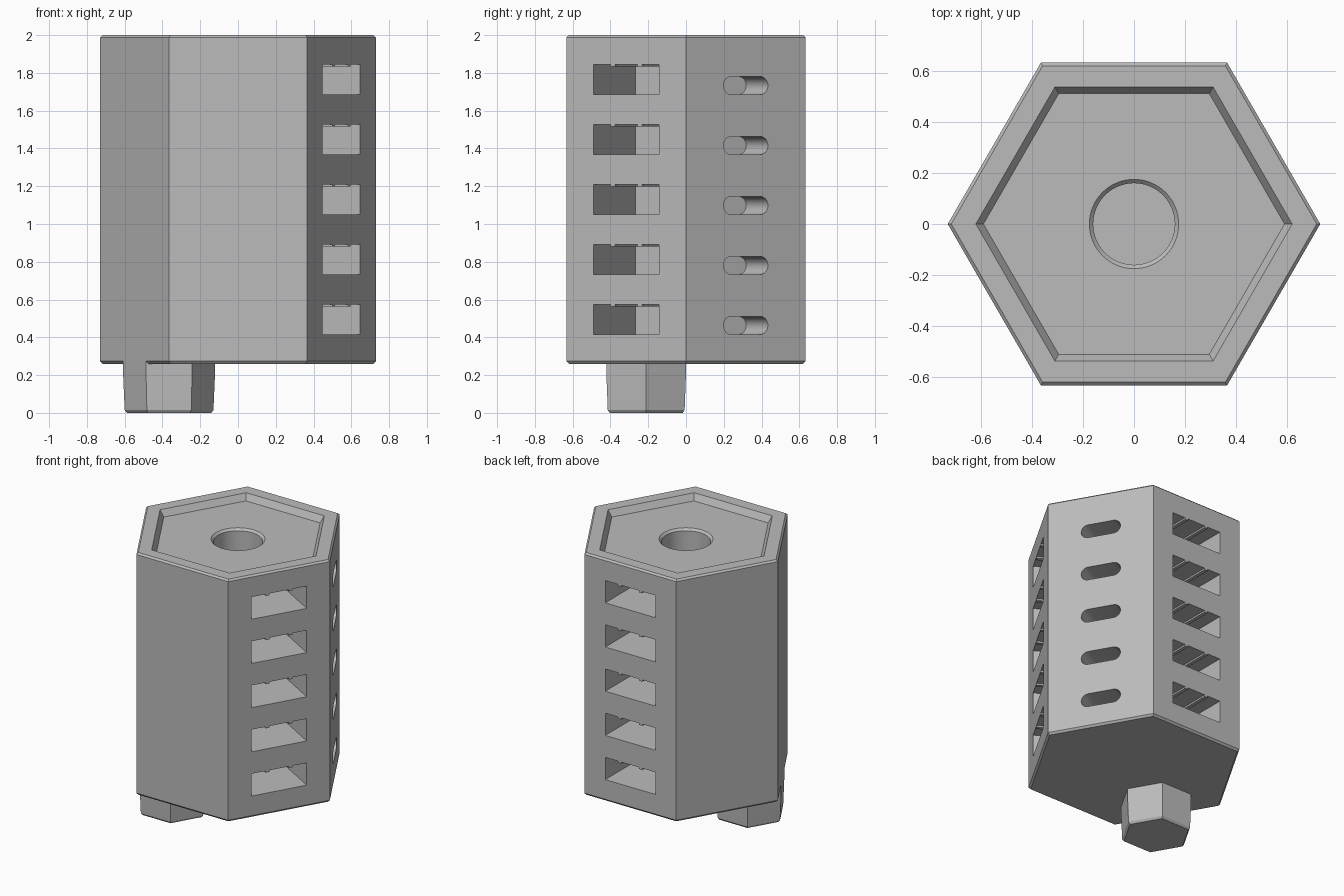
import bpy
import bmesh
from math import sin, cos, pi, radians

if "Cube" in bpy.data.objects:
    bpy.data.objects.remove(bpy.data.objects["Cube"], do_unlink=True)

RADIUS = 0.73
APOTHEM = RADIUS * cos(pi / 6)

grey = bpy.data.materials.new("plain grey")
grey.use_nodes = True
grey.diffuse_color = (0.5, 0.5, 0.5, 1)
bsdf = next(n for n in grey.node_tree.nodes if n.type == "BSDF_PRINCIPLED")
bsdf.inputs["Base Color"].default_value = grey.diffuse_color


def loft(bm, profile, sides, cx=0, cy=0):
    """Stack regular polygons (radius, height) into a closed solid."""
    rings = [[bm.verts.new((cx + r * cos(2 * pi * i / sides),
                            cy + r * sin(2 * pi * i / sides), z))
              for i in range(sides)] for r, z in profile]
    skin(bm, rings)


def prism(bm, outline, azimuth, depth):
    """Push an outline (sideways, height) inward from a wall of the body."""
    a = radians(azimuth)
    rings = [[bm.verts.new((d * cos(a) - u * sin(a), d * sin(a) + u * cos(a), z))
              for u, z in outline] for d in (APOTHEM - depth, APOTHEM + 0.05)]
    skin(bm, rings)


def skin(bm, rings):
    count = len(rings[0])
    for low, high in zip(rings, rings[1:]):
        for i in range(count):
            j = (i + 1) % count
            bm.faces.new((low[i], low[j], high[j], high[i]))
    bm.faces.new(rings[0][::-1])
    bm.faces.new(rings[-1])


def finish(bm, name):
    bmesh.ops.recalc_face_normals(bm, faces=bm.faces)
    mesh = bpy.data.meshes.new(name)
    bm.to_mesh(mesh)
    bm.free()
    mesh.materials.append(grey)
    obj = bpy.data.objects.new(name, mesh)
    bpy.context.collection.objects.link(obj)
    return obj


def window_outline(z):
    """Rectangle with two small ribs hanging from its ceiling."""
    w, top, rib, drop = 0.199, z + 0.16, 0.013, 0.012
    pts = [(-w, z), (w, z), (w, top)]
    for c in (0.083, -0.083):
        pts += [(c + rib, top), (c + rib, top - drop),
                (c - rib, top - drop), (c - rib, top)]
    return pts + [(-w, top)]


def slot_outline(z):
    """Rounded slot standing on height z."""
    r, half, steps = 0.048, 0.088, 12
    pts = []
    for side in (1, -1):
        for k in range(steps + 1):
            t = -pi / 2 + pi * k / steps
            pts.append((side * (half + r * cos(t)), z + r + side * r * sin(t)))
    return pts


# Hexagonal body with chamfered ends and a shallow tray in the top
bm = bmesh.new()
loft(bm, [(RADIUS - 0.014, 0.26), (RADIUS, 0.274), (RADIUS, 1.988),
          (RADIUS - 0.014, 2.0), (0.62, 2.0), (0.59, 1.955)], 6)
body = finish(bm, "hexagonal_body")

# Cutter: round socket, five rows of windows on two walls, slots between them
bm = bmesh.new()
loft(bm, [(0.16, 1.2), (0.16, 1.94), (0.175, 1.955), (0.175, 1.98)], 64)
for row in range(5):
    z = 0.415 + 0.3175 * row
    prism(bm, window_outline(z), -30, 0.44)
    prism(bm, window_outline(z), 90, 0.44)
    prism(bm, slot_outline(z), 30, 0.23)
cutter = finish(bm, "opening_cutter")
cutter.hide_render = True

cut = body.modifiers.new("openings", "BOOLEAN")
cut.operation = "DIFFERENCE"
cut.solver = "EXACT"
cut.object = cutter
bpy.context.view_layer.objects.active = body
bpy.ops.object.modifier_apply(modifier=cut.name)
bpy.data.objects.remove(cutter, do_unlink=True)

# Tapered hexagonal foot flush with one wall
bm = bmesh.new()
loft(bm, [(0.223, 0), (0.235, 0.015), (0.243, 0.2), (0.243, 0.3)], 6,
     -RADIUS / 2, -APOTHEM / 3)
foot = finish(bm, "foot_peg")

# Smooth the round walls, keep the hard edges
bpy.ops.object.select_all(action="DESELECT")
for obj in (body, foot):
    obj.select_set(True)
bpy.ops.object.shade_smooth_by_angle(angle=radians(25))
